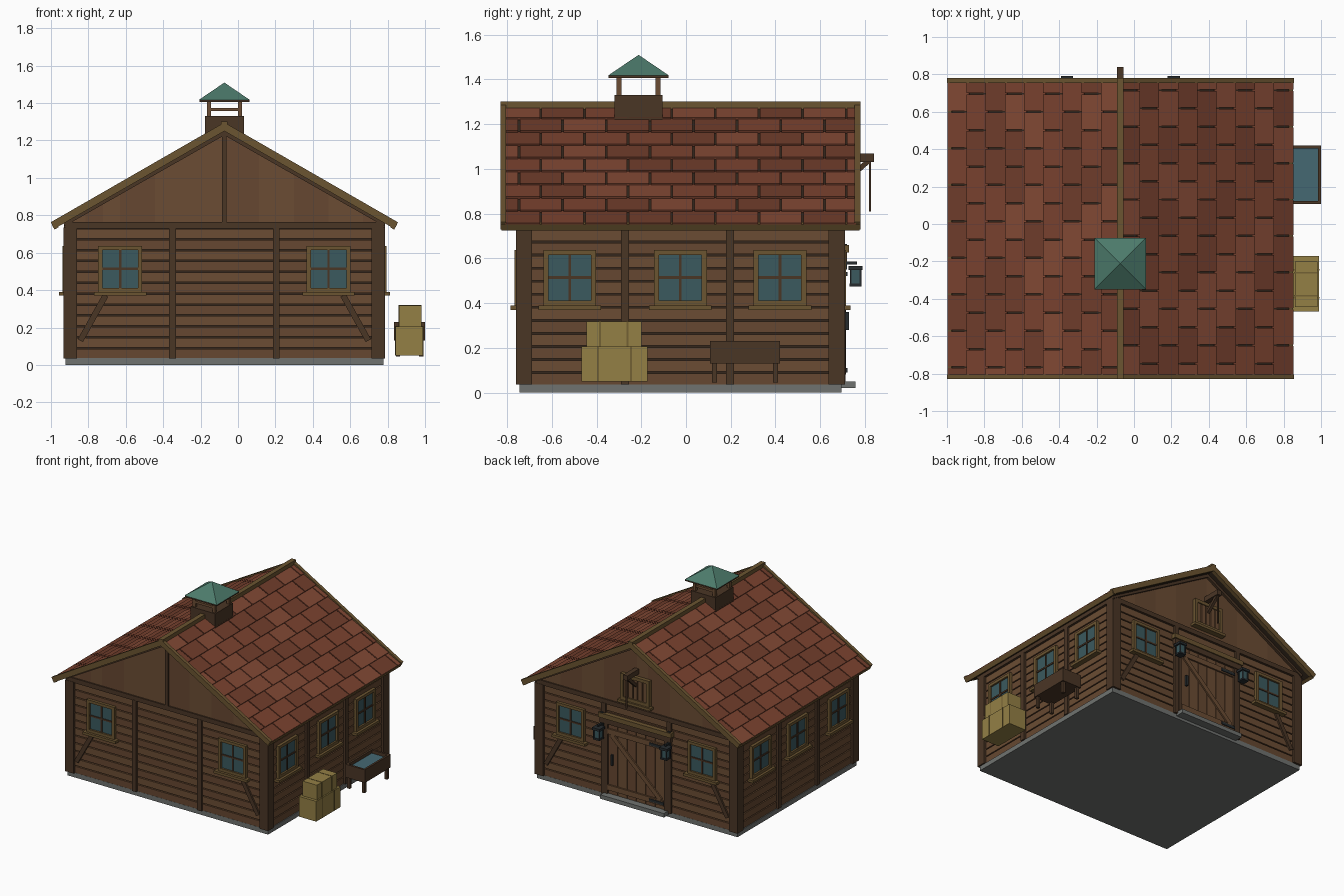
import bpy, bmesh, random
from math import radians, tan, atan2, hypot, cos, pi
from mathutils import Matrix, Vector

if "Cube" in bpy.data.objects:
    bpy.data.objects.remove(bpy.data.objects["Cube"])

random.seed(4)
CX, CY = -0.073, -0.025          # middle of the building
HX, HY = 0.86, 0.735             # half sizes to the outer post faces
parts = {}                       # (name, material) -> bmesh

COL = dict(wood=(.42, .30, .20), wood2=(.40, .28, .19), dark=(.29, .21, .145), trim=(.42, .33, .19),
           gap=(.20, .15, .11), tile=(.48, .26, .185), tile2=(.44, .24, .17), tile3=(.51, .285, .205),
           glass=(.23, .35, .37), copper=(.30, .48, .42), hay=(.58, .50, .27), band=(.45, .38, .20),
           stone=(.44, .45, .44), iron=(.15, .17, .18), water=(.27, .41, .45))


def bm_for(name, mat):
    return parts.setdefault((name, mat), bmesh.new())


def box(name, mat, lo, hi, M=Matrix()):
    lo, hi = Vector(lo), Vector(hi)
    s = hi - lo
    bmesh.ops.create_cube(bm_for(name, mat), size=1,
                          matrix=M @ Matrix.Translation((lo + hi) / 2) @ Matrix.Diagonal((*s, 1)))


def prism(name, mat, pts, y0, y1, M):
    """Extrude an x-z profile along y."""
    bm = bm_for(name, mat)
    a = [bm.verts.new(M @ Vector((x, y0, z))) for x, z in pts]
    b = [bm.verts.new(M @ Vector((x, y1, z))) for x, z in pts]
    n = len(pts)
    bm.faces.new(a)
    bm.faces.new(b[::-1])
    for i in range(n):
        bm.faces.new((a[i], b[i], b[(i + 1) % n], a[(i + 1) % n]))


C = Matrix.Translation((CX, CY, 0))


class Wall:
    """Local frame: u along the wall, d outwards from the post faces, z up."""
    def __init__(self, turn, half_out, half_len):
        self.M = C @ Matrix.Rotation(radians(turn), 4, 'Z') @ Matrix.Translation((0, -half_out, 0))
        self.L = half_len

    def box(self, name, mat, u0, u1, z0, z1, d0, d1):
        box(name, mat, (u0, -d1, z0), (u1, -d0, z1), self.M)

    def strut(self, name, mat, u0, z0, u1, z1, w, d0, d1):
        R = self.M @ Matrix.Translation(((u0 + u1) / 2, 0, (z0 + z1) / 2)) \
            @ Matrix.Rotation(-atan2(z1 - z0, u1 - u0), 4, 'Y')
        h = hypot(u1 - u0, z1 - z0) / 2
        box(name, mat, (-h, -d1, -w / 2), (h, -d0, w / 2), R)

    def siding(self):
        p = 0.7 / 12
        for i in range(12):
            z = .035 + i * p
            self.box('siding', 'wood' if i % 2 else 'wood2', -self.L + .02, self.L - .02, z, z + p - .008, -.035, -.016)
        self.box('top_plate', 'dark', -self.L + .01, self.L - .01, .73, .765, -.04, -.002)

    def post(self, u):
        self.box('wall_post', 'dark', u - .018, u + .018, .035, .735, -.03, 0)

    def window(self, u):
        self.box('window_glass', 'glass', u - .1, u + .1, .405, .625, -.03, -.008)
        for s in (-1, 1):
            a, b = sorted((u + s * .095, u + s * .118))
            self.box('window_frame', 'trim', a, b, .39, .637, -.03, .006)
        for z in (.39, .615):
            self.box('window_frame', 'trim', u - .1, u + .1, z, z + .022, -.03, .006)
        self.box('window_bar', 'dark', u - .006, u + .006, .41, .62, -.02, -.002)
        self.box('window_bar', 'dark', u - .1, u + .1, .508, .52, -.02, -.002)
        self.box('window_sill', 'trim', u - .14, u + .14, .37, .39, -.02, .025)


front, back = Wall(0, HY, HX), Wall(180, HY, HX)
right, left = Wall(90, HX, HY), Wall(-90, HX, HY)

# foundation and body core
box('foundation', 'stone', (-.85, -.72, 0), (.85, .72, .036), C)
box('wall_core', 'gap', (-HX + .03, -HY + .03, .03), (HX - .03, HY - .03, .76), C)
for sx in (-1, 1):
    for sy in (-1, 1):
        x, y = sx * (HX - .036), sy * (HY - .036)
        box('corner_post', 'dark', (x - .036, y - .036, .035), (x + .036, y + .036, .735), C)

# four walls
for w in (front, back, right, left):
    w.siding()
for w in (front, back):
    for s in (-1, 1):
        w.post(s * .277)
        w.window(s * .557)
        w.strut('wall_brace', 'dark', s * .77, .13, s * .635, .372, .032, -.03, -.003)
for w, s in ((right, 1), (left, -1)):
    for u in (-.495, 0, .445):
        w.window(s * u)
    for u in (-.247, .222):
        w.post(s * u)

# gables with upright boards, king post and rake trim
PITCH = radians(29.9)
for w in (front, back):
    n, W = 18, .835
    top = lambda u: 1.262 - abs(u) * tan(PITCH)
    for i in range(n):
        a, b = -W + i * 2 * W / n, -W + (i + 1) * 2 * W / n
        prism('gable_boards', random.choice(('wood', 'wood2')),
              [(a, .755), (b, .755), (b, top(b)), (a, top(a))], .012, .035, w.M)
    for s in (-1, 1):
        w.strut('rake_trim', 'dark', 0, 1.245, s * .86, top(.86) - .012, .03, -.02, .006)
front.box('king_post', 'dark', -.012, .012, .76, 1.25, -.03, .002)

# roof: deck, overlapping tiles, barge and eave boards on both slopes
LEN = .923 / cos(PITCH)
step, tw, HR = LEN / 9, .195, .805
for turn in (0, 180):
    M = C @ Matrix.Rotation(radians(turn), 4, 'Z') @ Matrix.Translation((0, 0, 1.285)) @ Matrix.Rotation(PITCH, 4, 'Y')
    box('roof_deck', 'gap', (0, -HR + .01, -.028), (LEN - .01, HR - .01, -.01), M)
    for r in range(9):
        T = M @ Matrix.Translation(((r + 1) * step, 0, .004)) @ Matrix.Rotation(-.07, 4, 'Y')
        y = -HR + .02 - (tw / 2 if r % 2 else 0) - .03
        while y < HR - .02:
            a, b = max(y, -HR + .02), min(y + tw - .008, HR - .02)
            if b - a > .01:
                x0 = -step * 1.08 if r else -step
                box('roof_tile', random.choice(('tile', 'tile2', 'tile3')), (x0, a, -.013), (0, b, 0), T)
            y += tw
    for s in (-1, 1):
        a, b = sorted((s * HR, s * (HR - .026)))
        box('barge_board', 'trim', (0, a, -.03), (LEN, b, .01), M)
    box('eave_board', 'trim', (LEN - .022, -HR + .005, -.034), (LEN + .002, HR - .005, -.002), M)
box('ridge_cap', 'trim', (-.018, -HR, 1.265), (.018, HR, 1.302), C)

# roof vent with copper hood
V = Matrix.Translation((-.073, -.212, 0))
box('vent_base', 'dark', (-.104, -.108, 1.2), (.104, .108, 1.33), V)
for sx in (-1, 1):
    for sy in (-1, 1):
        box('vent_post', 'wood', (sx * .083 - .011, sy * .087 - .011, 1.33), (sx * .083 + .011, sy * .087 + .011, 1.412), V)
for sy in (-1, 1):
    box('vent_rail', 'wood', (-.083, sy * .087 - .006, 1.357), (.083, sy * .087 + .006, 1.375), V)
box('vent_hood_rim', 'dark', (-.134, -.134, 1.405), (.134, .134, 1.418), V)
bmesh.ops.create_cone(bm_for('vent_hood', 'copper'), cap_ends=True, segments=4, radius1=.137 * 2 ** .5, radius2=0,
                      depth=.093, matrix=V @ Matrix.Translation((0, 0, 1.463)) @ Matrix.Rotation(pi / 4, 4, 'Z'))

# back door with planks, rails, diagonal brace, hinges and step
for i in range(6):
    u = -.24 + i * .08
    back.box('door_plank', 'wood' if i % 2 else 'wood2', u + .002, u + .078, .045, .585, -.02, -.006)
for z in (.08, .51):
    back.box('door_rail', 'wood', -.235, .235, z, z + .04, -.01, .006)
    back.box('door_hinge', 'iron', .12, .24, z + .01, z + .03, 0, .012)
back.strut('door_brace', 'wood', .21, .12, -.21, .51, .035, -.01, .005)
back.box('door_handle', 'iron', -.205, -.19, .28, .36, 0, .018)
back.box('door_header', 'dark', -.3, .3, .585, .625, -.03, .01)
back.box('door_lintel', 'trim', -.31, .31, .625, .66, -.03, .018)
for s in (-1, 1):
    a, b = sorted((s * .24, s * .265))
    back.box('door_jamb', 'dark', a, b, .035, .59, -.03, .004)
back.box('door_step', 'stone', -.27, .27, .02, .05, -.03, .048)

# lanterns beside the door
for s in (-1, 1):
    u = s * .285
    back.box('lantern_plate', 'iron', u - .012, u + .012, .55, .665, 0, .01)
    back.box('lantern_arm', 'iron', u - .007, u + .007, .572, .585, 0, .055)
    back.box('lantern_cap', 'iron', u - .033, u + .033, .548, .566, .016, .08)
    back.box('lantern_glass', 'glass', u - .021, u + .021, .485, .55, .027, .069)
    back.box('lantern_base', 'iron', u - .027, u + .027, .474, .487, .021, .075)
    for a in (-.022, .022):
        for d in (.026, .07):
            back.box('lantern_bar', 'iron', u + a - .004, u + a + .004, .485, .55, d - .004, d + .004)

# loft hatch, hoist beam and rope on the back gable
for i in range(5):
    u = -.1 + i * .04
    back.box('hatch_plank', 'wood', u + .004, u + .036, .83, .99, -.02, .008)
for s in (-1, 1):
    back.box('hatch_frame', 'trim', s * .11 - .012, s * .11 + .012, .81, 1.01, -.02, .016)
for z in (.81, .985):
    back.box('hatch_frame', 'trim', -.12, .12, z, z + .025, -.02, .016)
back.box('hatch_sill', 'trim', -.14, .14, .79, .81, -.02, .03)
back.box('hoist_beam', 'dark', -.018, .018, 1.03, 1.068, -.03, .13)
back.box('hoist_rope', 'dark', -.005, .005, .81, 1.035, .108, .118)
H = back.M @ Matrix.Translation((0, -.055, .99)) @ Matrix.Rotation(-radians(42), 4, 'X')
box('hoist_brace', 'dark', (-.011, -.07, -.011), (.011, .07, .011), H)

# straw bales beside the right wall
for lo, hi in (((.842, -.467, .05), (.99, -.172, .205)), ((.86, -.445, .205), (.98, -.2, .318))):
    box('straw_bale', 'hay', lo, hi)
    for f in (.25, .75):
        y = lo[1] + f * (hi[1] - lo[1])
        box('bale_band', 'band', (lo[0] - .002, y - .004, lo[2] + .001), (hi[0] + .002, y + .004, hi[2] + .002))

# water trough
x0, x1, y0, y1 = .835, 1.0, .107, .42
box('trough_floor', 'dark', (x0 + .01, y0 + .01, .13), (x1 - .01, y1 - .01, .15))
for x in (x0, x1 - .016):
    box('trough_side', 'dark', (x, y0, .13), (x + .016, y1, .23))
for y in (y0, y1 - .016):
    box('trough_end', 'dark', (x0 + .016, y, .13), (x1 - .016, y + .016, .23))
box('trough_water', 'water', (x0 + .014, y0 + .014, .15), (x1 - .014, y1 - .014, .205))
for x in (x0 + .02, x1 - .02):
    for y in (y0 + .02, y1 - .02):
        box('trough_leg', 'dark', (x - .011, y - .011, .045), (x + .011, y + .011, .14))

# one object per part and colour
lin = lambda c: c / 12.92 if c <= .04045 else ((c + .055) / 1.055) ** 2.4
mats = {}
for k, c in COL.items():
    mats[k] = bpy.data.materials.new(k)
    mats[k].diffuse_color = (*map(lin, c), 1)
for (name, mat), bm in parts.items():
    bmesh.ops.recalc_face_normals(bm, faces=bm.faces)
    me = bpy.data.meshes.new(name)
    bm.to_mesh(me)
    bm.free()
    me.materials.append(mats[mat])
    bpy.context.collection.objects.link(bpy.data.objects.new(name, me))

for m in bpy.data.materials:
    if m.users and not m.is_grease_pencil:
        m.use_nodes = True
        m.node_tree.nodes["Principled BSDF"].inputs["Base Color"].default_value = m.diffuse_color
